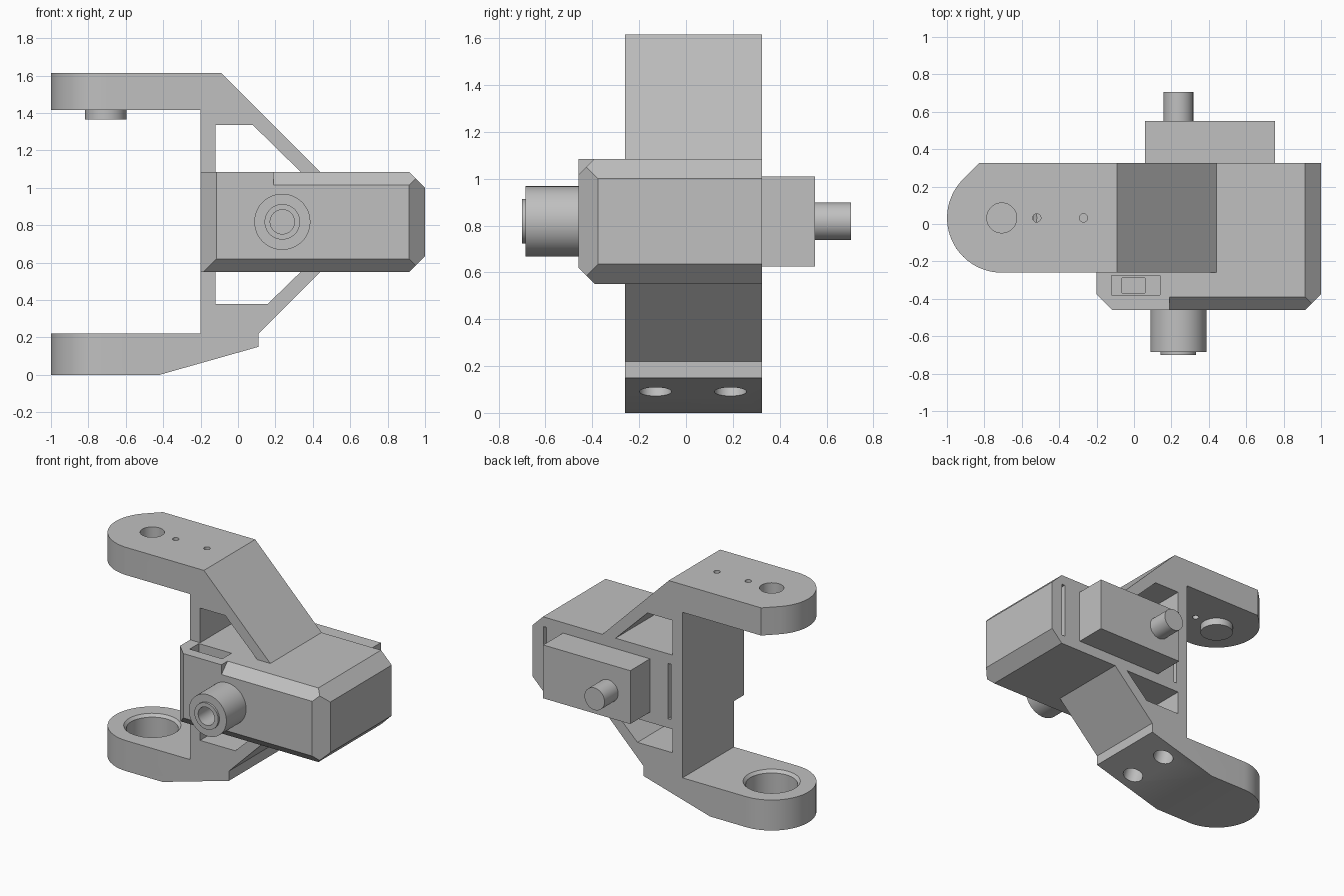
import bpy, bmesh, math
from mathutils import Vector, Matrix

cube = bpy.data.objects.get("Cube")
if cube:
    bpy.data.objects.remove(cube)

GREY = (0.527, 0.527, 0.527, 1.0)
grey = bpy.data.materials.new("light grey plastic")
grey.use_nodes = True
grey.diffuse_color = GREY
grey.node_tree.nodes["Principled BSDF"].inputs["Base Color"].default_value = GREY


def finish(name, bm):
    bmesh.ops.recalc_face_normals(bm, faces=bm.faces)
    mesh = bpy.data.meshes.new(name)
    bm.to_mesh(mesh)
    bm.free()
    mesh.materials.append(grey)
    ob = bpy.data.objects.new(name, mesh)
    bpy.context.collection.objects.link(ob)
    return ob


def prism(name, points, axis, lo, hi):
    """Extrude a 2D outline along the given axis from lo to hi."""
    def place(a, b, t):
        return {"x": (t, a, b), "y": (a, t, b), "z": (a, b, t)}[axis]
    bm = bmesh.new()
    face = bm.faces.new([bm.verts.new(place(a, b, lo)) for a, b in points])
    moved = bmesh.ops.extrude_face_region(bm, geom=[face])["geom"]
    verts = [v for v in moved if isinstance(v, bmesh.types.BMVert)]
    bmesh.ops.translate(bm, verts=verts, vec=place(0, 0, hi - lo))
    return finish(name, bm)


def box(name, x, y, z):
    return prism(name, [(x[0], y[0]), (x[1], y[0]), (x[1], y[1]), (x[0], y[1])], "z", *z)


def cylinder(name, centre, r, length, rot=None, r2=None):
    bm = bmesh.new()
    bmesh.ops.create_cone(bm, cap_ends=True, segments=48, radius1=r,
                          radius2=r if r2 is None else r2, depth=length)
    bm.transform(Matrix.Translation(centre) @ (rot or Matrix()))
    return finish(name, bm)


def combine(ob, tool, operation="DIFFERENCE"):
    mod = ob.modifiers.new("cut", "BOOLEAN")
    mod.operation, mod.solver, mod.object = operation, "EXACT", tool
    graph = bpy.context.evaluated_depsgraph_get()
    mesh = bpy.data.meshes.new_from_object(ob.evaluated_get(graph))
    ob.modifiers.clear()
    ob.data = mesh
    bpy.data.objects.remove(tool)


ALONG_Y = Matrix.Rotation(math.pi / 2, 4, "X")
FRONT, BACK = -0.26, 0.325
EYE = (-0.707, 0.0325)      # centre of the rounded arm ends
R = 0.2925


def arm_plan(end_angle):
    """Plan outline with a round end, arc running from the front edge."""
    pts = [(0.6, BACK), (0.6, FRONT)]
    for i in range(33):
        a = math.radians(270 - (270 - end_angle) * i / 32)
        pts.append((EYE[0] + R * math.cos(a), EYE[1] + R * math.sin(a)))
    return pts


# Upper bracket: arm, post and slanted strut
upper = prism("upper_bracket", [
    (-0.2, 1.085), (-0.12, 1.085), (-0.12, 1.335), (0.08, 1.335), (0.335, 1.085),
    (0.44, 1.085), (-0.09, 1.615), (-1, 1.615), (-1, 1.415), (-0.2, 1.415)], "y", FRONT, BACK)
plan = arm_plan(135) + [(-0.828, BACK)]
combine(upper, prism("plan", plan, "z", 1, 2), "INTERSECT")
combine(upper, cylinder("cut", (*EYE, 1.55), 0.08, 0.27))
for x in (-0.52, -0.27):
    combine(upper, cylinder("cut", (x, EYE[1], 1.5), 0.022, 0.4))
boss = cylinder("pivot_boss", (*EYE, 1.39), 0.11, 0.05)

# Lower bracket: arm with bearing pocket, post and strut
lower = prism("lower_bracket", [
    (-0.2, 0.55), (-0.2, 0.22), (-1, 0.22), (-1, 0), (-0.42, 0), (0.11, 0.15),
    (0.11, 0.22), (0.44, 0.55), (0.335, 0.55), (0.16, 0.38), (-0.12, 0.38),
    (-0.12, 0.55)], "y", FRONT, BACK)
combine(lower, prism("plan", arm_plan(90), "z", -1, 1), "INTERSECT")
combine(lower, cylinder("cut", (*EYE, 0.2), 0.17, 0.3))
combine(lower, cylinder("cut", (*EYE, 0.22), 0.17, 0.04, r2=0.205))
tilt = Matrix.Rotation(-math.atan2(0.15, 0.53), 4, "Y")
for y in (-0.13, 0.19):
    combine(lower, cylinder("cut", (-0.1, y, 0.09), 0.068, 0.3, tilt))

# Housing block with chamfered edges
body = box("housing", (-0.2, 1), (-0.46, BACK), (0.55, 1.085))
bm = bmesh.new()
bm.from_mesh(body.data)
for point, normal in [
        ((0, -0.39, 0.55), (0, -1, -1)),
        ((0.915, 0, 1.085), (1, 0, 1)),
        ((0.915, 0, 0.55), (1, 0, -1)),
        ((0.915, -0.46, 0), (1, -1, 0)),
        ((-0.115, -0.46, 0), (-1, -1, 0))]:
    cut = bmesh.ops.bisect_plane(bm, geom=bm.verts[:] + bm.edges[:] + bm.faces[:],
                                 plane_co=point, plane_no=Vector(normal).normalized(),
                                 clear_outer=True)["geom_cut"]
    bmesh.ops.contextual_create(bm, geom=[e for e in cut if isinstance(e, bmesh.types.BMEdge)])
bmesh.ops.recalc_face_normals(bm, faces=bm.faces)
bm.to_mesh(body.data)
bm.free()
combine(body, prism("cut", [(-0.39, 1.085), (-0.5, 0.975), (-0.5, 1.195), (-0.39, 1.195)],
                    "x", 0.19, 1.2))
# Stepped connector pocket in the top
combine(body, box("cut", (-0.12, 0.14), (-0.38, -0.275), (1.0, 1.2)))
combine(body, box("cut", (-0.065, 0.06), (-0.37, -0.29), (0.9, 1.1)))
# Narrow slots beside the motor
for x in (-0.095, 0.9):
    combine(body, box("cut", (x - 0.012, x + 0.012), (0.22, 0.4), (0.615, 1.015)))

# Motor on the back with its shaft
AXIS_X, AXIS_Z = 0.237, 0.818
motor = box("motor", (0.06, 0.755), (BACK, 0.55), (0.625, 1.01))
shaft = cylinder("rear_shaft", (AXIS_X, 0.6275, AXIS_Z), 0.08, 0.155, ALONG_Y)

# Front barrel with a raised inner sleeve and bore
barrel = cylinder("front_barrel", (AXIS_X, -0.5725, AXIS_Z), 0.15, 0.225, ALONG_Y)
combine(barrel, cylinder("cut", (AXIS_X, -0.65, AXIS_Z), 0.095, 0.3, ALONG_Y))
sleeve = cylinder("barrel_sleeve", (AXIS_X, -0.58, AXIS_Z), 0.095, 0.24, ALONG_Y)
combine(sleeve, cylinder("cut", (AXIS_X, -0.65, AXIS_Z), 0.065, 0.2, ALONG_Y))

# Smooth the round walls, keep hard edges
for ob in bpy.context.selected_objects:
    ob.select_set(False)
for ob in (upper, boss, lower, body, motor, shaft, barrel, sleeve):
    ob.select_set(True)
bpy.context.view_layer.objects.active = upper
bpy.ops.object.shade_smooth_by_angle(angle=math.radians(20))
